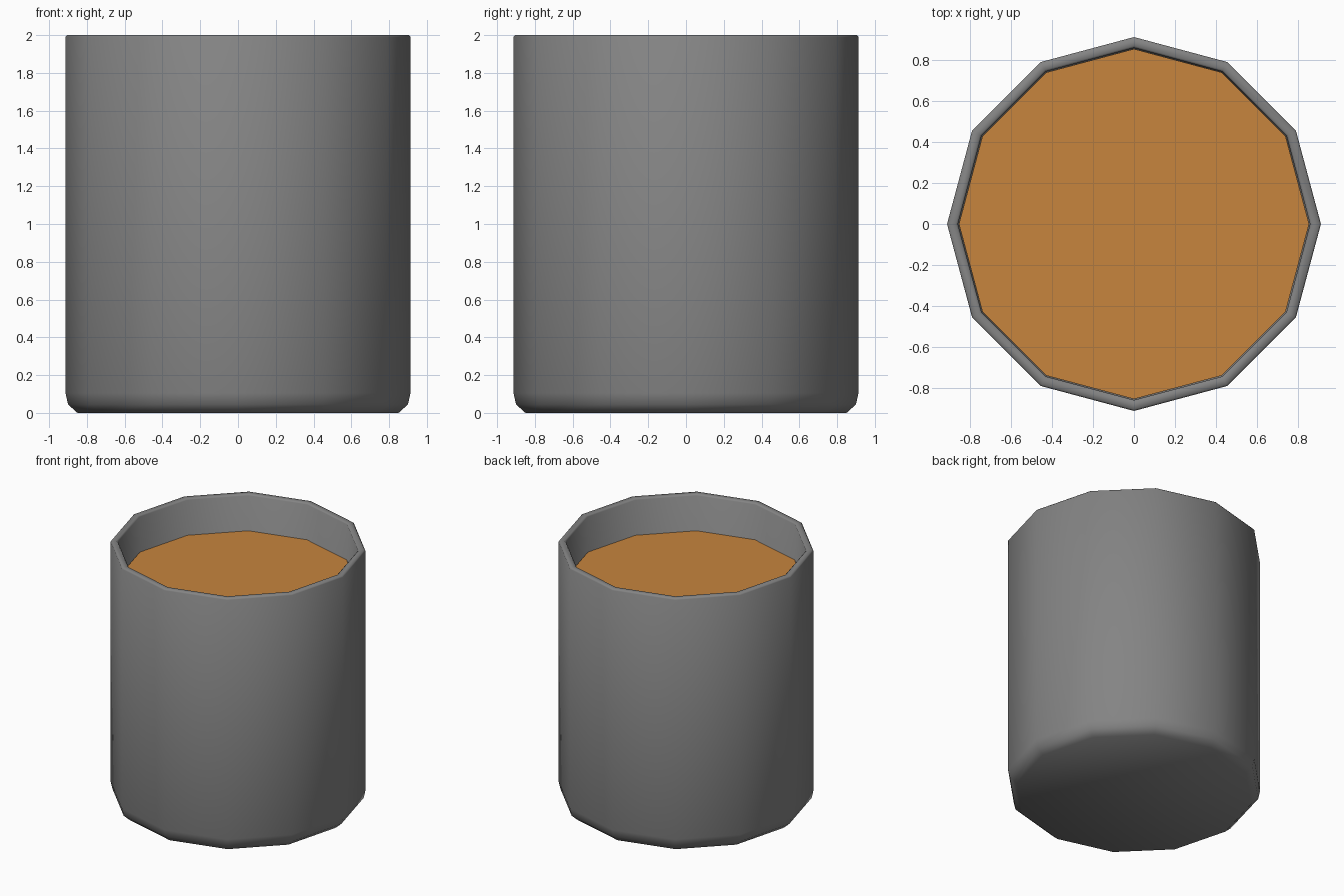
import bpy, bmesh
from math import cos, sin, pi

if "Cube" in bpy.data.objects:
    bpy.data.objects.remove(bpy.data.objects["Cube"])

SIDES = 12


def lathe(name, profile, color):
    """Revolve (radius, z) points into a capped, coloured 12-sided shell."""
    bm = bmesh.new()
    rings = [[bm.verts.new((r * cos(2 * pi * i / SIDES), r * sin(2 * pi * i / SIDES), z))
              for i in range(SIDES)] for r, z in profile]
    for a, b in zip(rings, rings[1:]):
        for i in range(SIDES):
            j = (i + 1) % SIDES
            bm.faces.new((a[i], a[j], b[j], b[i]))
    bm.faces.new(rings[0][::-1])
    bm.faces.new(rings[-1])
    mesh = bpy.data.meshes.new(name)
    bm.to_mesh(mesh)
    bm.free()
    obj = bpy.data.objects.new(name, mesh)
    bpy.context.collection.objects.link(obj)
    mat = bpy.data.materials.new(name + "_color")
    mat.diffuse_color = color
    mat.use_nodes = True
    mat.node_tree.nodes["Principled BSDF"].inputs["Base Color"].default_value = mat.diffuse_color
    mesh.materials.append(mat)
    bpy.ops.object.select_all(action='DESELECT')
    obj.select_set(True)
    bpy.context.view_layer.objects.active = obj
    bpy.ops.object.shade_smooth_by_angle(angle=pi / 3)
    return obj


# Cup: rounded foot, straight outer wall, small rim bevel, inner wall and floor
lathe("cup", [(0.85, 0), (0.9, 0.045), (0.913, 0.105), (0.913, 1.99), (0.905, 2.0),
              (0.87, 2.0), (0.86, 1.99), (0.86, 0.11), (0.84, 0.06)],
      (0.23, 0.23, 0.23, 1))

# Drink filling the cup to just below the rim
lathe("drink", [(0.835, 0.07), (0.855, 0.12), (0.855, 1.715)],
      (0.57, 0.232, 0.047, 1))
